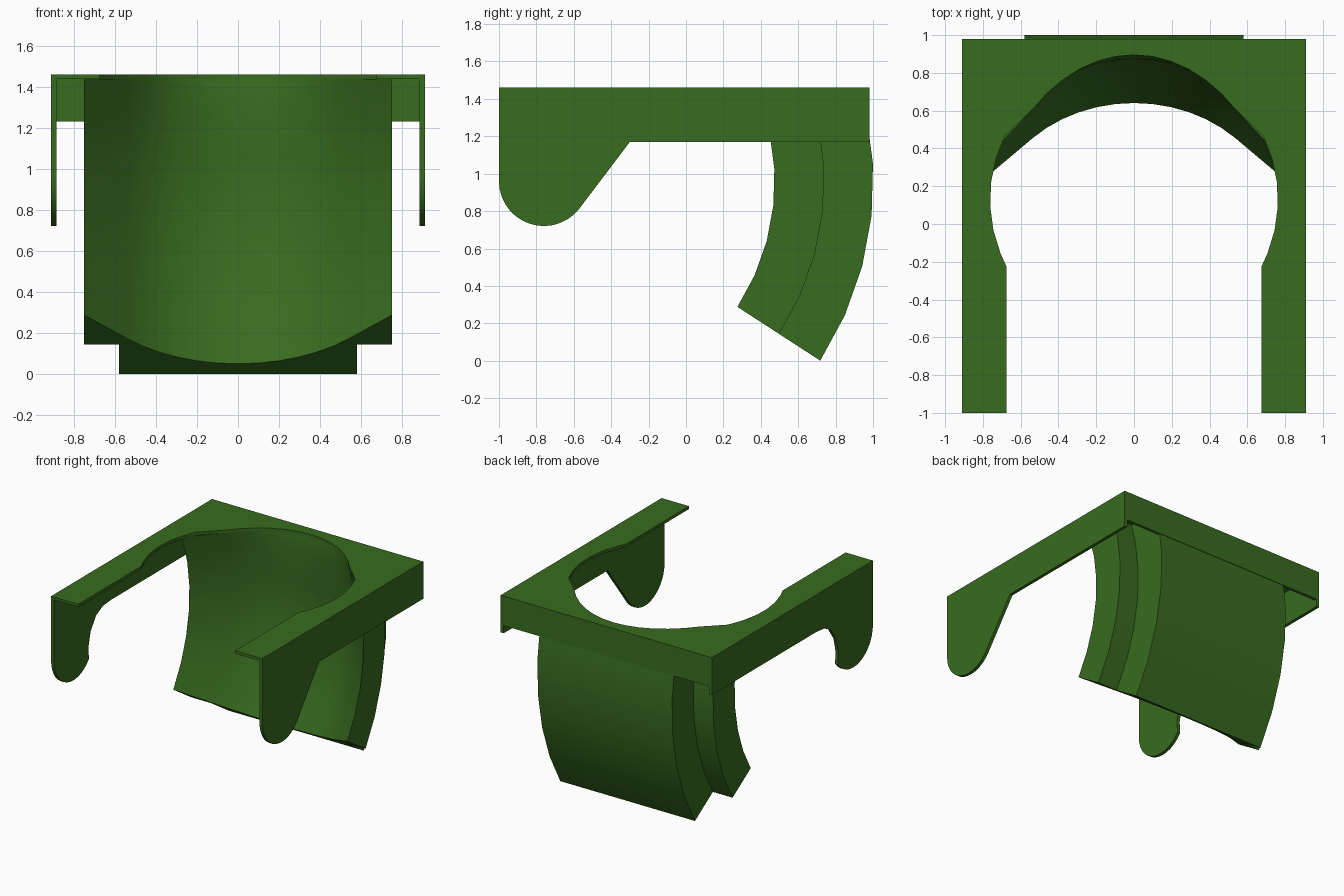
import bpy, bmesh, math

if "Cube" in bpy.data.objects:
    bpy.data.objects.remove(bpy.data.objects["Cube"])

PIVOT_Y, PIVOT_Z = -0.76, 0.96      # axis of the curved shield and the round lugs
TOP, PLATE_Z = 1.46, 1.437

green = bpy.data.materials.new("green")
green.diffuse_color = (0.04, 0.15, 0.014, 1)
green.use_nodes = True
green.node_tree.nodes["Principled BSDF"].inputs["Base Color"].default_value = green.diffuse_color


def finish(name, bm):
    bmesh.ops.recalc_face_normals(bm, faces=bm.faces)
    me = bpy.data.meshes.new(name)
    bm.to_mesh(me)
    bm.free()
    ob = bpy.data.objects.new(name, me)
    bpy.context.collection.objects.link(ob)
    me.materials.append(green)
    bpy.context.view_layer.objects.active = ob
    ob.select_set(True)
    bpy.ops.object.shade_smooth_by_angle(angle=math.radians(30))
    ob.select_set(False)
    return ob


def loft(name, rows):
    """Skin closed rings of equal length and cap both ends."""
    bm = bmesh.new()
    rings = [[bm.verts.new(p) for p in row] for row in rows]
    n = len(rings[0])
    for a, b in zip(rings, rings[1:]):
        for i in range(n):
            j = (i + 1) % n
            bm.faces.new((a[i], a[j], b[j], b[i]))
    bm.faces.new(rings[0])
    bm.faces.new(rings[-1])
    return finish(name, bm)


def arc(cx, cy, r, a0, a1, n):
    angles = [math.radians(a0 + (a1 - a0) * i / n) for i in range(n + 1)]
    return [(cx + r * math.cos(a), cy + r * math.sin(a)) for a in angles]


# Shield cross-section (x, radius): round trough with tangent flanks, stepped back
trough = arc(0, 0.91, 0.76, 45, 135, 12)
inner = [(0.75, 1.234)] + trough + [(-0.75, 1.234)]
outer = [(-0.75, 1.5), (-0.58, 1.5), (-0.58, 1.762),
         (0.58, 1.762), (0.58, 1.5), (0.75, 1.5)]
section = inner + outer


def rim_y(x, r, flare):
    y = PIVOT_Y + math.sqrt(r * r - (PIVOT_Z - PLATE_Z) ** 2)
    return y + (0.055 * max(0, 1 - (x / 0.537) ** 2) if flare else 0)


# Curved shield swept about the pivot, with its top lip flared into the plate
rows = []
for deg in (-33, -24, -15, -6, 3, 12):
    a = math.radians(deg)
    rows.append([(x, PIVOT_Y + r * math.cos(a), PIVOT_Z + r * math.sin(a))
                 for x, r in section])
rows.append([(x, rim_y(x, r, i < len(inner)), PLATE_Z)
             for i, (x, r) in enumerate(section)])
loft("curved_shield", rows)

# Top plate with a round opening and two forward arms
side = [(0.675, -1), (0.675, -0.225)] + arc(0, 0.13, 0.762, -22, 26, 5)
back = [(x, rim_y(x, r, True)) for x, r in trough]
outline = ([(0.91, 0.98), (0.91, -1)] + side + back
           + [(-x, y) for x, y in reversed(side)] + [(-0.91, -1), (-0.91, 0.98)])
loft("top_plate", [[(x, y, z) for x, y in outline] for z in (PLATE_Z, TOP)])

# Side skirts with round lugs: straight front edge right, hollowed edge left
hollow = [(-0.575, 0.91), (-0.55, 1.02), (-0.48, 1.12), (-0.40, 1.16)]
for name, s, notch in (("right_skirt", 1, []), ("left_skirt", -1, hollow)):
    lug = arc(PIVOT_Y, PIVOT_Z, 0.24, 180, 322, 14)
    profile = ([(-1, TOP)] + lug + notch
               + [(-0.3, 1.17), (0.98, 1.17), (0.98, TOP)])
    loft(name, [[(s * x, y, z) for y, z in profile] for x in (0.885, 0.91)])

# Back wall
wall = [(-0.91, 1.23), (0.91, 1.23), (0.91, TOP), (-0.91, TOP)]
loft("back_wall", [[(x, y, z) for x, z in wall] for y in (0.957, 0.98)])
